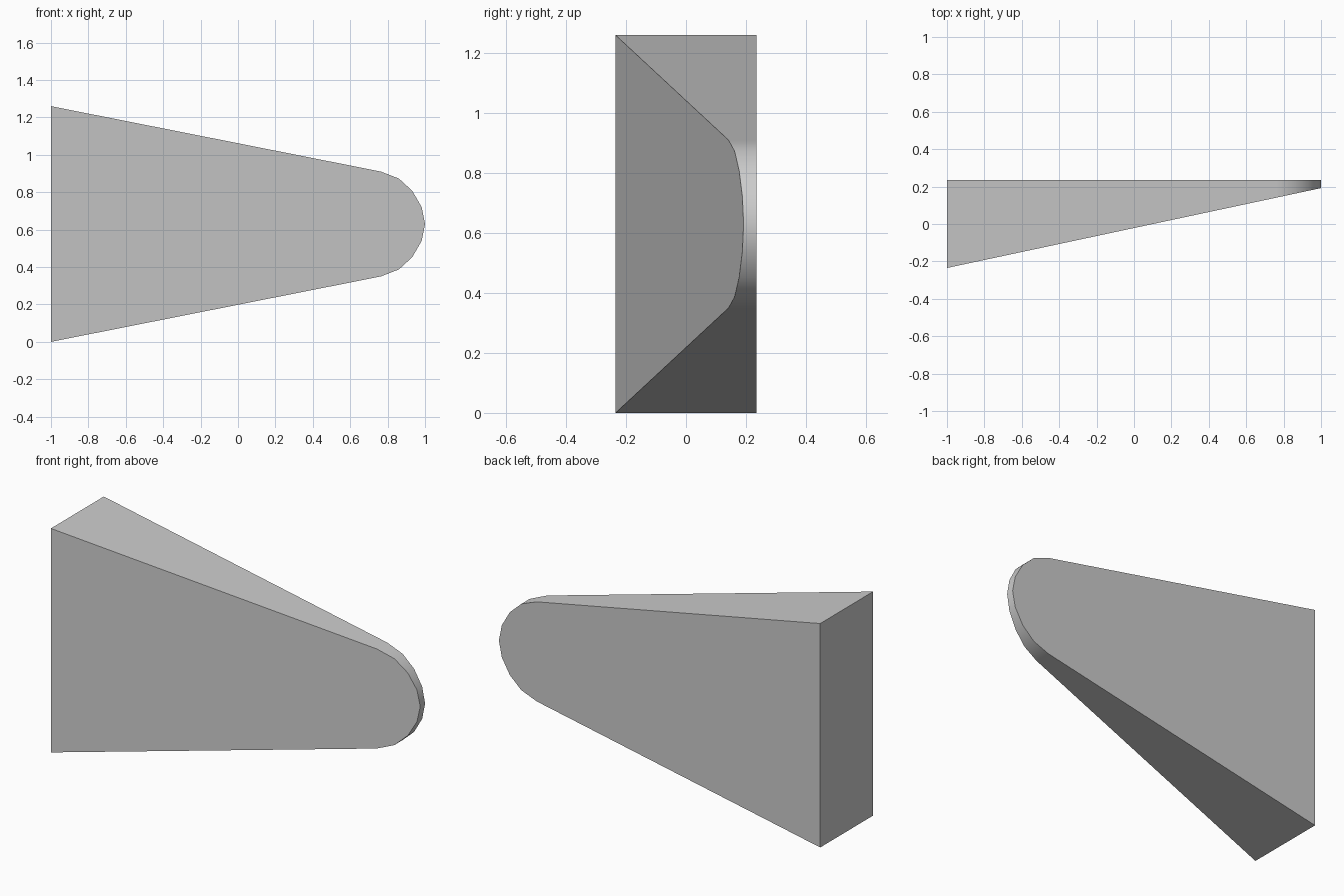
import bpy
import bmesh
import math

cube = bpy.data.objects.get("Cube")
if cube:
    bpy.data.objects.remove(cube, do_unlink=True)

# Plain grey finish
grey = bpy.data.materials.new("grey")
grey.use_nodes = True
colour = (0.6, 0.6, 0.6, 1)
grey.diffuse_color = colour
grey.node_tree.nodes["Principled BSDF"].inputs["Base Color"].default_value = colour

# Lower half of the side outline (x, z), mirrored about the middle height
MID = 0.63
lower = [(-1, 0), (0.765, 0.35), (0.86, 0.387), (0.932, 0.453), (0.982, 0.54)]
outline = lower + [(1, MID)] + [(x, 2 * MID - z) for x, z in reversed(lower)]


def slanted_front(x):
    return -0.235 + 0.2135 * (x + 1)


# Wedge body: flat back, slanted front, rounded tip
BACK = 0.235
bm = bmesh.new()
front = [bm.verts.new((x, slanted_front(x), z)) for x, z in outline]
back = [bm.verts.new((x, BACK, z)) for x, z in outline]
bm.faces.new(front)
bm.faces.new(back[::-1])
for i in range(len(outline)):
    j = (i + 1) % len(outline)
    bm.faces.new((front[i], back[i], back[j], front[j]))
bmesh.ops.recalc_face_normals(bm, faces=bm.faces)
mesh = bpy.data.meshes.new("tapered_wedge")
bm.to_mesh(mesh)
bm.free()
mesh.materials.append(grey)
wedge = bpy.data.objects.new("tapered_wedge", mesh)
bpy.context.collection.objects.link(wedge)

# Smooth the rounded tip while the long faces stay flat
bpy.context.view_layer.objects.active = wedge
wedge.select_set(True)
bpy.ops.object.shade_smooth_by_angle(angle=math.radians(35))
weighted = wedge.modifiers.new("flat_long_faces", "WEIGHTED_NORMAL")
weighted.keep_sharp = True
